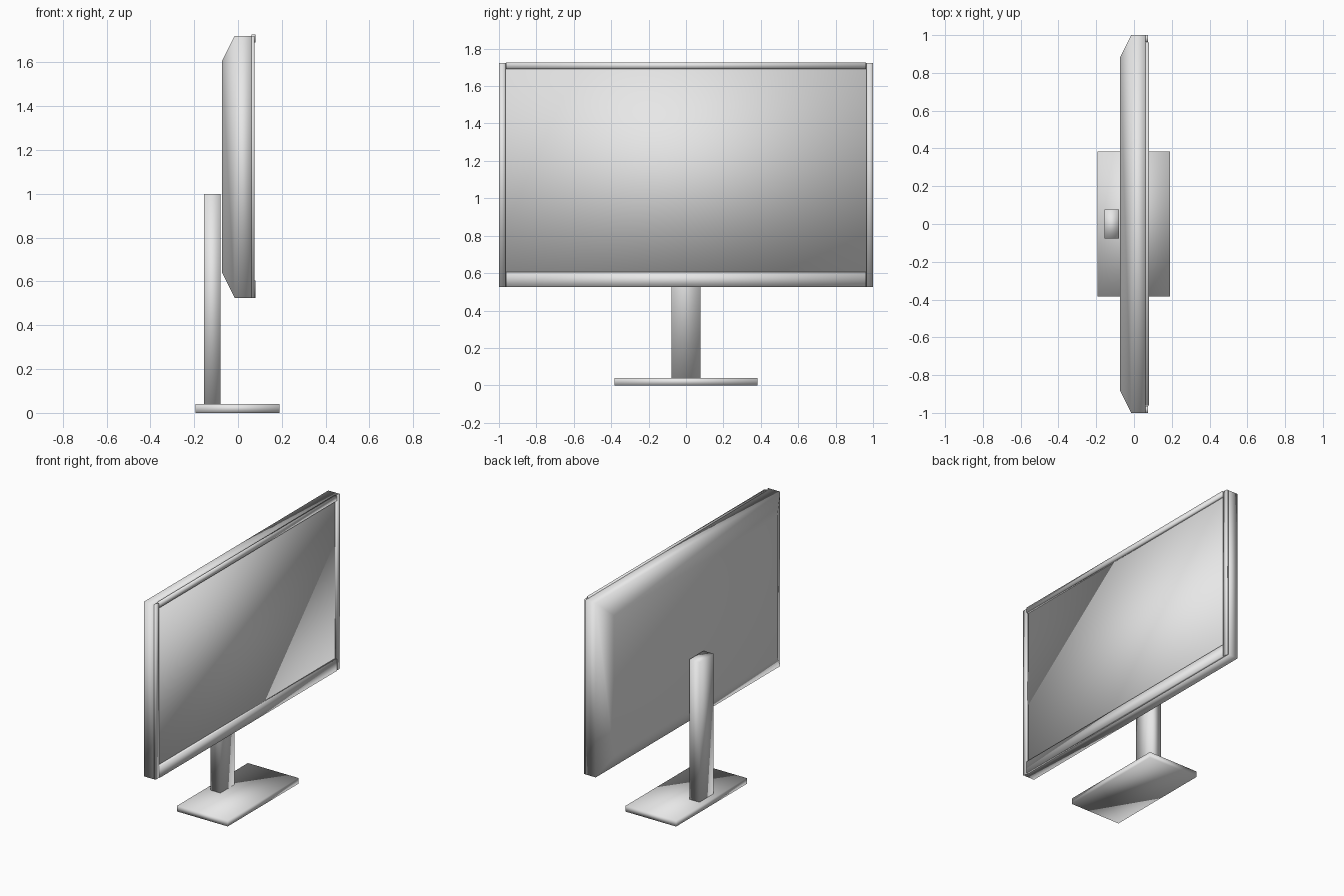
import bpy
import bmesh

cube = bpy.data.objects.get("Cube")
if cube:
    bpy.data.objects.remove(cube, do_unlink=True)

grey = bpy.data.materials.new("light grey")
grey.use_nodes = True
colour = (0.8, 0.8, 0.8, 1)
grey.diffuse_color = colour
grey.node_tree.nodes["Principled BSDF"].inputs["Base Color"].default_value = colour


def loft(name, rings):
    """Closed solid through rectangles (x, y0, y1, z0, z1), smooth shaded."""
    bm = bmesh.new()
    loops = [[bm.verts.new((x, y, z)) for y, z in
              ((y0, z0), (y1, z0), (y1, z1), (y0, z1))]
             for x, y0, y1, z0, z1 in rings]
    bm.faces.new(loops[0])
    bm.faces.new(loops[-1])
    for a, b in zip(loops, loops[1:]):
        for i in range(4):
            j = (i + 1) % 4
            bm.faces.new((a[i], a[j], b[j], b[i]))
    bmesh.ops.recalc_face_normals(bm, faces=bm.faces)
    for face in bm.faces:
        face.smooth = True
    mesh = bpy.data.meshes.new(name)
    bm.to_mesh(mesh)
    bm.free()
    mesh.materials.append(grey)
    obj = bpy.data.objects.new(name, mesh)
    bpy.context.collection.objects.link(obj)
    return obj


def box(name, x0, x1, *rect):
    return loft(name, [(x0, *rect), (x1, *rect)])


BOTTOM, TOP, SCREEN = 0.525, 1.722, 0.062

# Display housing with bevelled back; its front face is the screen
loft("display_housing", [(-0.073, -0.885, 0.885, 0.64, 1.607),
                         (-0.015, -1, 1, BOTTOM, TOP),
                         (SCREEN, -1, 1, BOTTOM, TOP)])

# Raised frame around the screen
box("top_bezel", SCREEN, 0.079, -0.962, 0.962, 1.692, 1.727)
box("bottom_bezel", SCREEN, 0.079, -0.962, 0.962, BOTTOM, 0.605)
for side, y0, y1 in (("right", -1, -0.964), ("left", 0.964, 1)):
    box(side + "_bezel", SCREEN, 0.075, y0, y1, BOTTOM, TOP)

# Stand
box("stand_post", -0.156, -0.08, -0.077, 0.077, 0.04, 1.0)
box("stand_base", -0.193, 0.19, -0.383, 0.383, 0, 0.04)
